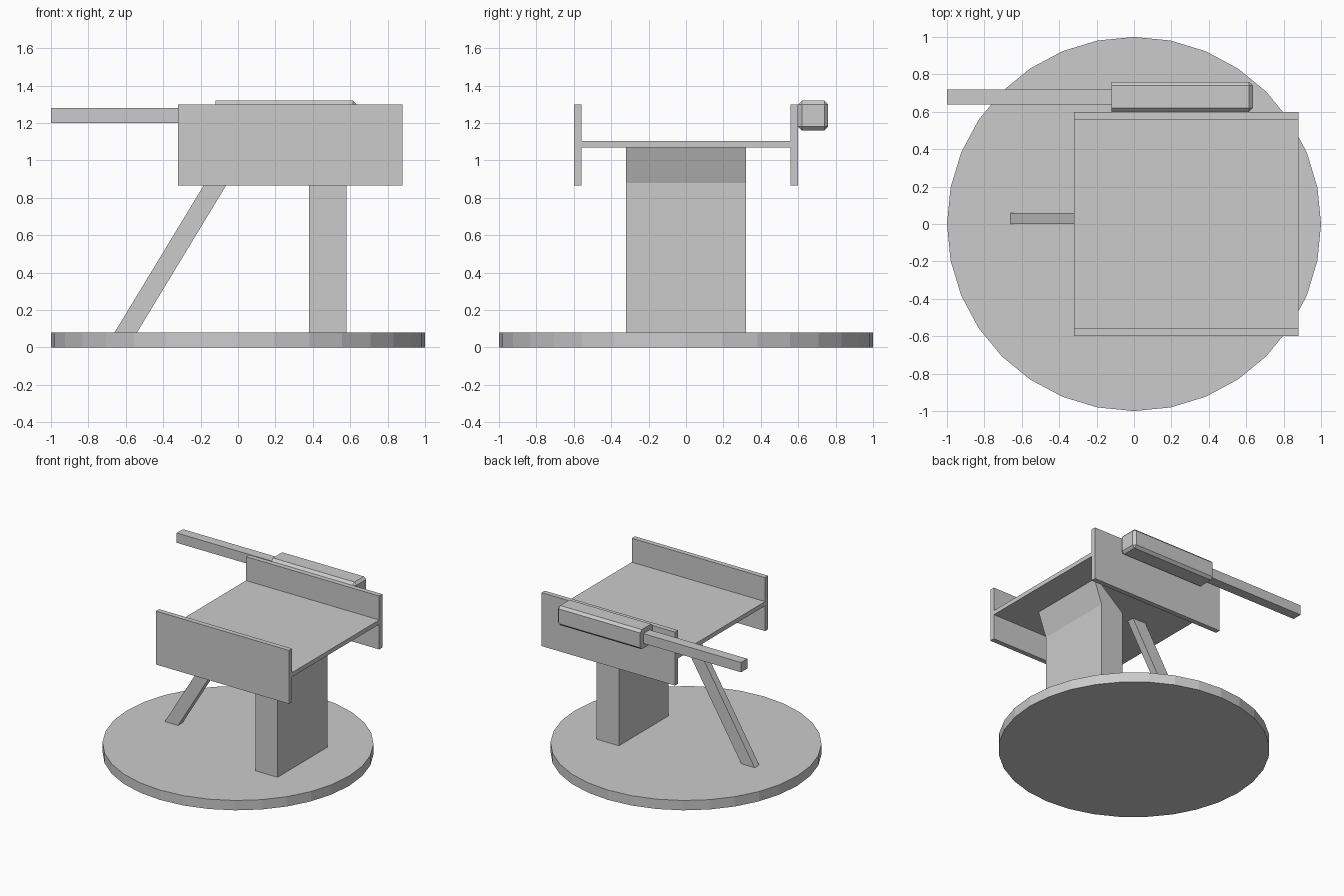
import bpy, bmesh, math
from mathutils import Matrix

if "Cube" in bpy.data.objects:
    bpy.data.objects.remove(bpy.data.objects["Cube"])


def finish(name, bm):
    bmesh.ops.recalc_face_normals(bm, faces=bm.faces[:])
    me = bpy.data.meshes.new(name)
    bm.to_mesh(me)
    bm.free()
    ob = bpy.data.objects.new(name, me)
    bpy.context.collection.objects.link(ob)
    return ob


def box(name, x, y, z, bevel=0.0):
    bm = bmesh.new()
    size = Matrix.Diagonal((x[1] - x[0], y[1] - y[0], z[1] - z[0], 1))
    mid = Matrix.Translation((sum(x) / 2, sum(y) / 2, sum(z) / 2))
    bmesh.ops.create_cube(bm, size=1, matrix=mid @ size)
    if bevel:
        # chamfer every edge except those around the -x end
        edges = [e for e in bm.edges if any(v.co.x > x[0] + 1e-4 for v in e.verts)]
        bmesh.ops.bevel(bm, geom=edges, offset=bevel, segments=1,
                        affect='EDGES', clamp_overlap=True)
    return finish(name, bm)


def side_profile(name, points, y0, y1):
    # extrude an x/z outline along y
    bm = bmesh.new()
    face = bm.faces.new([bm.verts.new((x, y0, z)) for x, z in points])
    ext = bmesh.ops.extrude_face_region(bm, geom=[face])
    moved = [g for g in ext["geom"] if isinstance(g, bmesh.types.BMVert)]
    bmesh.ops.translate(bm, verts=moved, vec=(0, y1 - y0, 0))
    return finish(name, bm)


# round base plate
bm = bmesh.new()
bmesh.ops.create_cone(bm, cap_ends=True, segments=32, radius1=1, radius2=1,
                      depth=0.08, matrix=Matrix.Translation((0, 0, 0.04)))
finish("base_disc", bm)

# main post with a leaning top
side_profile("main_post", [(0.38, 0.08), (0.58, 0.08), (0.58, 0.88),
                           (0.65, 1.07), (0.61, 1.07), (0.38, 0.88)], -0.32, 0.32)

# slanted strut
side_profile("strut", [(-0.66, 0.08), (-0.54, 0.08), (0.06, 1.07), (-0.06, 1.07)], 0.0, 0.06)

# deck and its two side plates
box("deck", (-0.32, 0.88), (-0.56, 0.56), (1.07, 1.105))
for name, y in (("front_plate", (-0.6, -0.56)), ("back_plate", (0.56, 0.6))):
    box(name, (-0.32, 0.88), y, (0.865, 1.3))

# barrel and its chamfered housing
box("barrel", (-1.0, -0.12), (0.64, 0.72), (1.2, 1.28))
box("barrel_housing", (-0.12, 0.635), (0.6, 0.76), (1.16, 1.32), bevel=0.02)
